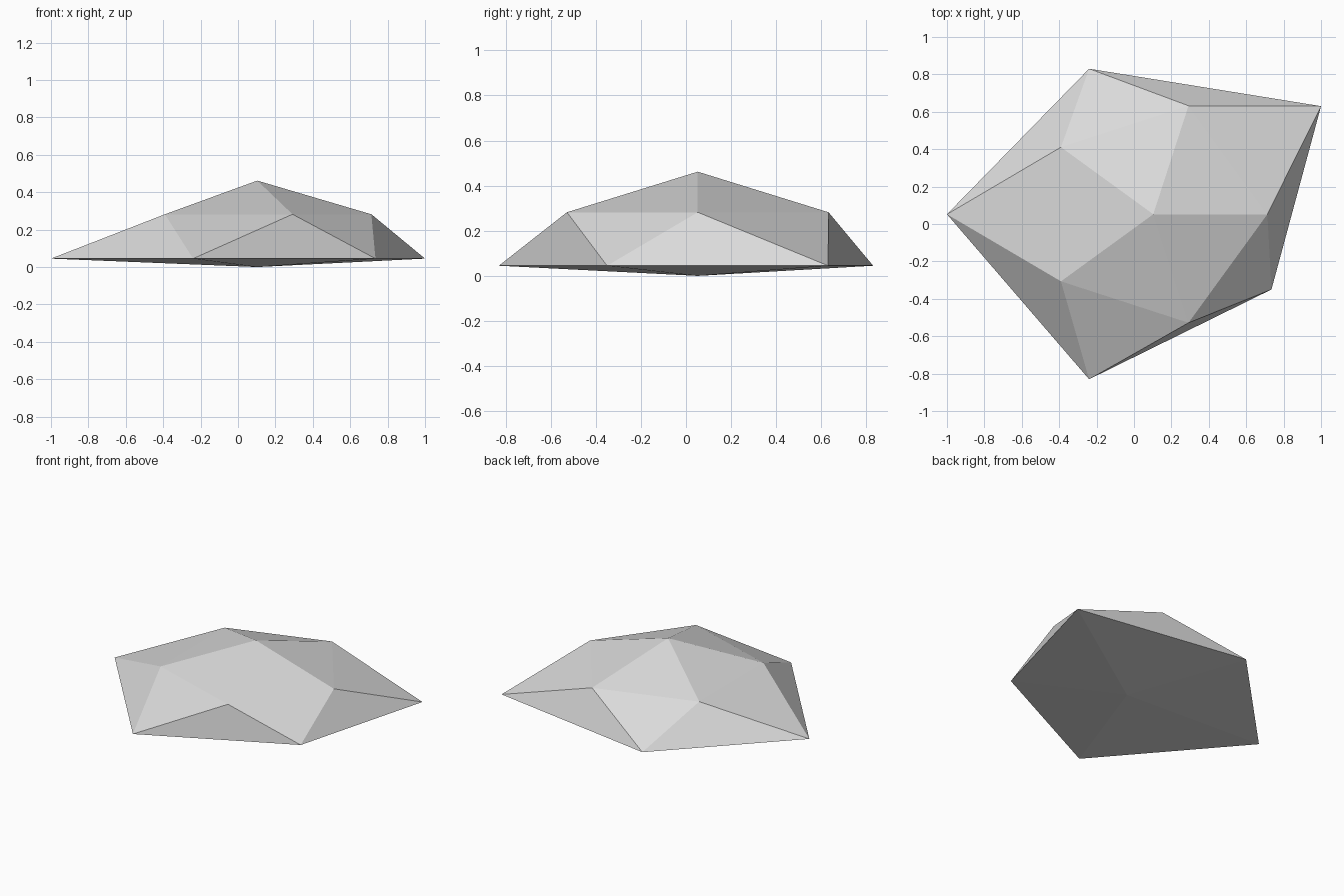
import bpy
import bmesh
from math import cos, sin, tau

cube = bpy.data.objects.get("Cube")
if cube:
    bpy.data.objects.remove(cube, do_unlink=True)

# Stone colour
stone = bpy.data.materials.new("light grey stone")
stone.use_nodes = True
colour = (0.7, 0.7, 0.7, 1)
stone.diffuse_color = colour
stone.node_tree.nodes["Principled BSDF"].inputs["Base Color"].default_value = colour

# Flattened rock: a peak, a regular shoulder ring, an uneven rim and a shallow base point
CX, CY = 0.103, 0.052
SIDES = 5
RIM = [(1.0, 0.63), (-0.24, 0.83), (-1.0, CY), (-0.24, -0.83), (0.735, -0.35)]

bm = bmesh.new()
peak = bm.verts.new((CX, CY, 0.462))
base = bm.verts.new((CX, CY, 0))
shoulder = [bm.verts.new((CX + 0.61 * cos(tau * i / SIDES),
                          CY + 0.61 * sin(tau * i / SIDES), 0.282))
            for i in range(SIDES)]
rim = [bm.verts.new((x, y, 0.045)) for x, y in RIM]

# Triangles: cap, two alternating side bands, underside
for i in range(SIDES):
    j = (i + 1) % SIDES
    bm.faces.new((peak, shoulder[i], shoulder[j]))
    bm.faces.new((shoulder[i], rim[i], shoulder[j]))
    bm.faces.new((rim[i], rim[j], shoulder[j]))
    bm.faces.new((base, rim[j], rim[i]))
bmesh.ops.recalc_face_normals(bm, faces=bm.faces[:])

mesh = bpy.data.meshes.new("rock")
bm.to_mesh(mesh)
bm.free()
mesh.materials.append(stone)
rock = bpy.data.objects.new("rock", mesh)
bpy.context.collection.objects.link(rock)
